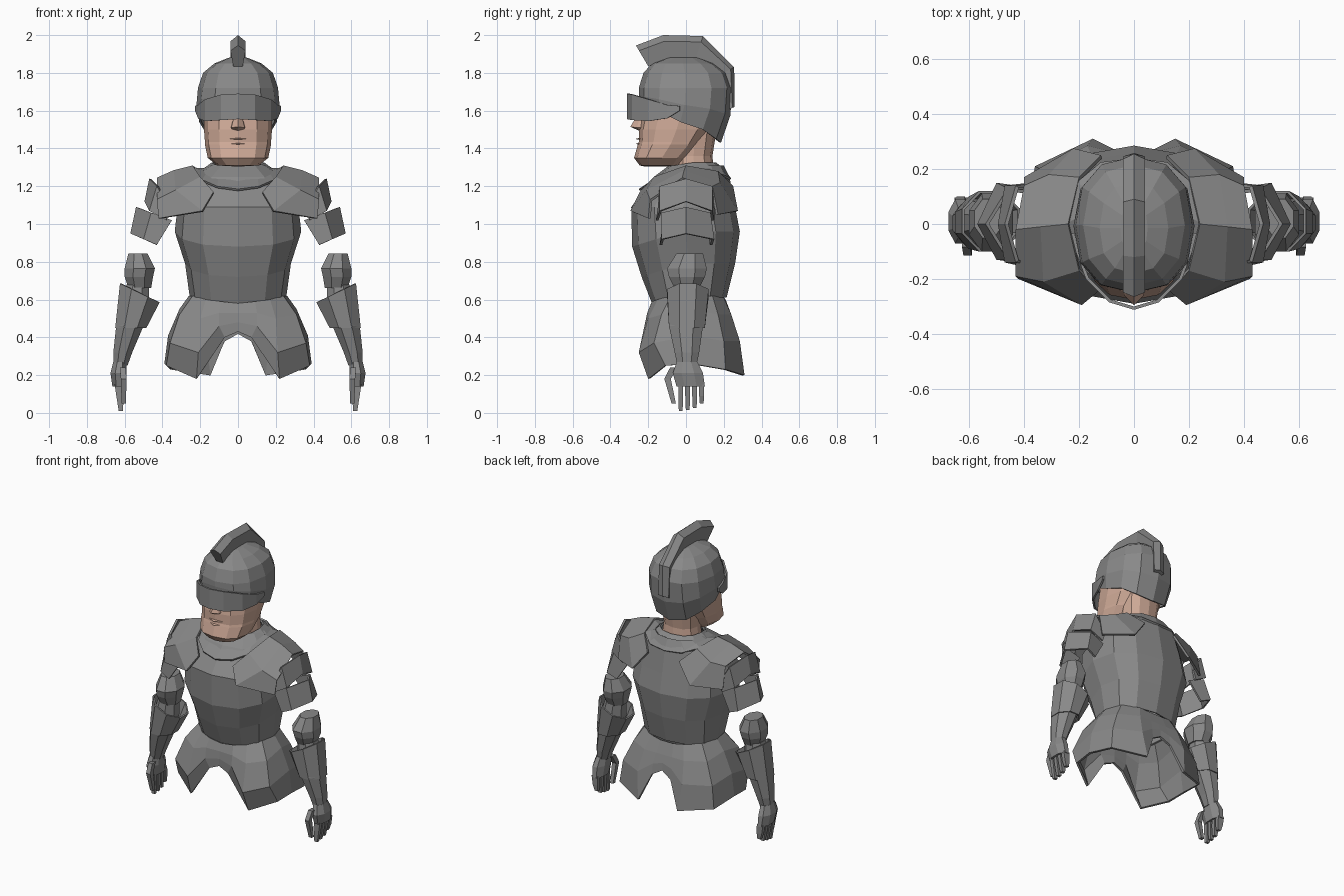
import bpy, bmesh, math
from mathutils import Vector


def material(name, col):
    m = bpy.data.materials.new(name)
    m.diffuse_color = (*col, 1)
    return m


STEEL = material("steel grey", (0.25, 0.25, 0.25))
SKIN = material("skin", (0.62, 0.40, 0.31))


def grid(name, rows, mat=STEEL, closed=False, caps=False, thick=0, ref=None):
    """Skin rows of points on the +x side, then mirror the part across x = 0."""
    bm = bmesh.new()
    vs = [[bm.verts.new(p) for p in r] for r in rows]
    n = len(rows[0])
    for a, b in zip(vs, vs[1:]):
        for i in range(n if closed else n - 1):
            j = (i + 1) % n
            bm.faces.new((a[i], a[j], b[j], b[i]))
    if caps:
        bm.faces.new(vs[0])
        bm.faces.new(vs[-1])
    bmesh.ops.recalc_face_normals(bm, faces=bm.faces)
    if ref:                                   # make open shells face outward
        c = Vector(ref)
        s = sum(f.normal.dot(f.calc_center_median() - c) * f.calc_area() for f in bm.faces)
        if s < 0:
            bmesh.ops.reverse_faces(bm, faces=bm.faces)
    me = bpy.data.meshes.new(name)
    bm.to_mesh(me)
    bm.free()
    me.materials.append(mat)
    ob = bpy.data.objects.new(name, me)
    bpy.context.collection.objects.link(ob)
    ob.modifiers.new("mirror", 'MIRROR').merge_threshold = 0.001
    if thick:
        s = ob.modifiers.new("thickness", 'SOLIDIFY')
        s.thickness, s.offset = thick, -1
    return ob


def half_ring(z, hw, yf, yb, dz=0, n=7, p=0.85):
    """Half outline from front centre round to back centre; dz drops the front."""
    pts, mid = [], (yf + yb) / 2
    for i in range(n):
        a = math.pi * i / (n - 1)
        c = math.cos(a)
        y = mid - math.copysign(abs(c) ** p, c) * (yb - yf) / 2
        pts.append((hw * max(math.sin(a), 0) ** p if 0 < i < n - 1 else 0, y, z + dz * max(c, 0)))
    return pts


def tube_ring(x0, x1, y0, y1, z, n=8, tilt=0):
    """Full outline of a limb; tilt raises the outer side."""
    out = []
    for i in range(n):
        a = 2 * math.pi * (i + 0.5) / n
        c, s = math.cos(a) / 0.924, math.sin(a) / 0.924
        out.append(((x0 + x1) / 2 + c * (x1 - x0) / 2, (y0 + y1) / 2 + s * (y1 - y0) / 2, z + tilt * c))
    return out


# Breastplate and backplate
grid("torso", [half_ring(*r) for r in (
    (1.31, .16, -.09, .20), (1.25, .25, -.17, .23), (1.09, .32, -.29, .26),
    (.96, .335, -.285, .285, -.08), (.79, .28, -.235, .26, -.07), (.61, .255, -.18, .215, -.03))],
    thick=.012, ref=(0, 0, .9))

# Flared skirt with arched openings, listed column by column
grid("skirt", [
    [(0, -.185, .58), (0, -.2, .53), (0, -.205, .48), (0, -.205, .43)],
    [(.09, -.18, .59), (.1, -.205, .53), (.1, -.215, .46), (.07, -.21, .40)],
    [(.17, -.15, .60), (.2, -.2, .5), (.21, -.25, .32), (.22, -.2, .18)],
    [(.24, -.08, .62), (.31, -.13, .52), (.36, -.17, .37), (.38, -.11, .25)],
    [(.26, .03, .62), (.31, .03, .55), (.37, .03, .41), (.39, .03, .26)],
    [(.22, .14, .62), (.28, .17, .52), (.34, .2, .38), (.36, .21, .23)],
    [(.12, .20, .61), (.15, .24, .52), (.17, .285, .38), (.15, .31, .20)],
    [(.05, .21, .60), (.06, .24, .52), (.07, .26, .45), (.07, .27, .38)],
    [(0, .21, .60), (0, .24, .52), (0, .255, .47), (0, .26, .42)]],
    thick=.015, ref=(0, .04, .45))

# Neck collar with a V at the front
grid("collar", [half_ring(1.325, .14, -.09, .16, -.02),
                half_ring(1.295, .18, -.13, .20, -.03),
                [(0, -.25, 1.185), (.11, -.225, 1.20), (.19, -.16, 1.235), (.25, 0, 1.30),
                 (.21, .15, 1.28), (.12, .225, 1.25), (0, .24, 1.24)]], thick=.012, ref=(0, 0, 1.2))

# Shoulder plates, each row running from front to back
grid("shoulder_plate", [
    [(.13, -.245, 1.17), (.2, -.17, 1.25), (.24, 0, 1.31), (.2, .17, 1.28), (.12, .25, 1.2)],
    [(.19, -.295, 1.07), (.33, -.21, 1.18), (.34, -.01, 1.285), (.31, .18, 1.22), (.22, .275, 1.07)],
    [(.42, -.2, 1.03), (.43, -.19, 1.13), (.43, -.02, 1.245), (.4, .14, 1.2), (.4, .17, 1.05)]],
    thick=.014, ref=(.2, 0, 1.0))

# Two overlapping plates on each upper arm
grid("upper_arm_plate", [
    [(.36, -.15, 1.08), (.43, -.14, 1.2), (.47, 0, 1.24), (.43, .14, 1.2), (.36, .15, 1.08)],
    [(.38, -.16, 1.02), (.47, -.14, 1.07), (.495, 0, 1.12), (.47, .14, 1.07), (.38, .15, 1.02)]],
    thick=.014, ref=(.36, 0, 1.0))
grid("lower_arm_plate", [
    [(.35, -.12, 1.02), (.46, -.13, 1.06), (.54, 0, 1.09), (.46, .13, 1.06), (.35, .12, 1.02)],
    [(.43, -.14, .89), (.5, -.13, .92), (.57, 0, .95), (.5, .15, .92), (.43, .14, .89)]],
    thick=.014, ref=(.4, 0, .95))

# Elbow guard and forearm
grid("elbow_guard", [tube_ring(*r) for r in (
    (.48, .58, -.05, .09, .845), (.44, .60, -.10, .11, .765),
    (.45, .60, -.09, .10, .72), (.46, .58, -.06, .07, .66))], closed=True, caps=True)
grid("forearm", [tube_ring(*r) for r in (
    (.47, .59, -.06, .07, .68), (.47, .62, -.07, .08, .58), (.50, .645, -.09, .09, .46),
    (.56, .66, -.06, .07, .32), (.585, .66, -.045, .055, .25))], closed=True, caps=True)
grid("forearm_flare", [tube_ring(.415, .625, -.10, .12, .635, tilt=.05),
                       tube_ring(.485, .65, -.09, .10, .45)], closed=True, thick=.01)

# Hand, fingers and thumb
grid("palm", [tube_ring(*r) for r in (
    (.59, .66, -.05, .06, .27), (.59, .675, -.07, .09, .21), (.595, .665, -.05, .10, .14))],
    closed=True, caps=True)
for i in range(4):
    y = -.045 + i * .037
    tip = (.01, .015, .025, .05)[i]
    grid("finger", [tube_ring(.60, .66, y, y + .034, .15, 4), tube_ring(.60, .65, y, y + .034, .09, 4),
                    tube_ring(.605, .635, y + .004, y + .03, tip, 4)], closed=True, caps=True)
grid("thumb", [tube_ring(.59, .63, -.09, -.04, .24, 4), tube_ring(.585, .625, -.12, -.075, .18, 4),
               tube_ring(.59, .62, -.08, -.05, .05, 4)], closed=True, caps=True)

# Head and neck
grid("neck", [half_ring(1.24, .13, -.06, .15), half_ring(1.36, .115, -.06, .14),
              half_ring(1.55, .13, -.06, .17)], SKIN, ref=(0, .05, 1.4))
grid("head", [half_ring(*r) for r in (
    (1.305, .02, -.22, -.08), (1.31, .11, -.245, -.02, .0), (1.35, .16, -.275, .02),
    (1.42, .175, -.255, .09), (1.435, .175, -.25, .10), (1.50, .18, -.25, .15),
    (1.58, .18, -.235, .18), (1.72, .18, -.22, .18), (1.80, .1, -.15, .12))], SKIN, ref=(0, 0, 1.55))
grid("nose", [[(0, -.25, 1.59), (.015, -.235, 1.59), (.02, -.2, 1.59)],
              [(0, -.295, 1.515), (.035, -.26, 1.51), (.04, -.22, 1.51)],
              [(0, -.24, 1.49), (.02, -.235, 1.495), (.03, -.22, 1.495)]], SKIN, ref=(0, -.2, 1.55))
for z, d in ((1.45, .268), (1.424, .268)):
    grid("lip", [[(0, -.23, z + .012), (0, -d, z), (0, -.23, z - .008)],
                 [(.065, -.2, z + .004), (.065, -.232, z), (.065, -.2, z - .004)]], SKIN, ref=(0, -.2, z))

# Helmet dome, its rim dropping from brow to nape
rim = (1.65, 1.63, 1.60, 1.54, 1.50, 1.45, 1.43)
brow = half_ring(1.72, .212, -.25, .245)
low = [(x, y, z) for (x, y, _), z in zip(half_ring(0, .205, -.245, .185), rim)]
mid = [(x, y, (z + 1.72) / 2) for (x, y, _), z in zip(half_ring(0, .22, -.25, .235), rim)]
grid("helmet", [low, mid, brow] + [half_ring(*r) for r in (
    (1.80, .185, -.225, .215), (1.85, .125, -.18, .15), (1.88, .05, -.10, .07),
    (1.885, .005, -.03, .0))], thick=.012, ref=(0, 0, 1.65))

# Visor band: x, y, top, bottom
grid("visor", [[(x, y, t), (x, y, b)] for x, y, t, b in (
    (0, -.312, 1.69, 1.555), (.09, -.285, 1.685, 1.55), (.175, -.2, 1.66, 1.545),
    (.212, -.1, 1.63, 1.56), (.228, -.035, 1.625, 1.60))], thick=.012, ref=(0, 0, 1.62))

# Crest: outer ridge (y, z) and inner edge (y, z)
crest = []
for oy, oz, iy, iz in ((-.265, 1.945, -.2, 1.835), (-.12, 2.0, -.1, 1.87), (.09, 1.995, .05, 1.87),
                       (.255, 1.83, .18, 1.79), (.258, 1.62, .21, 1.60)):
    sy, sz = oy + (iy - oy) * .25, oz + (iz - oz) * .25
    crest.append([(0, oy, oz), (.04, sy, sz), (.025, iy, iz), (0, iy, iz)])
grid("crest", crest, caps=True, ref=(0, 0, 1.75))
